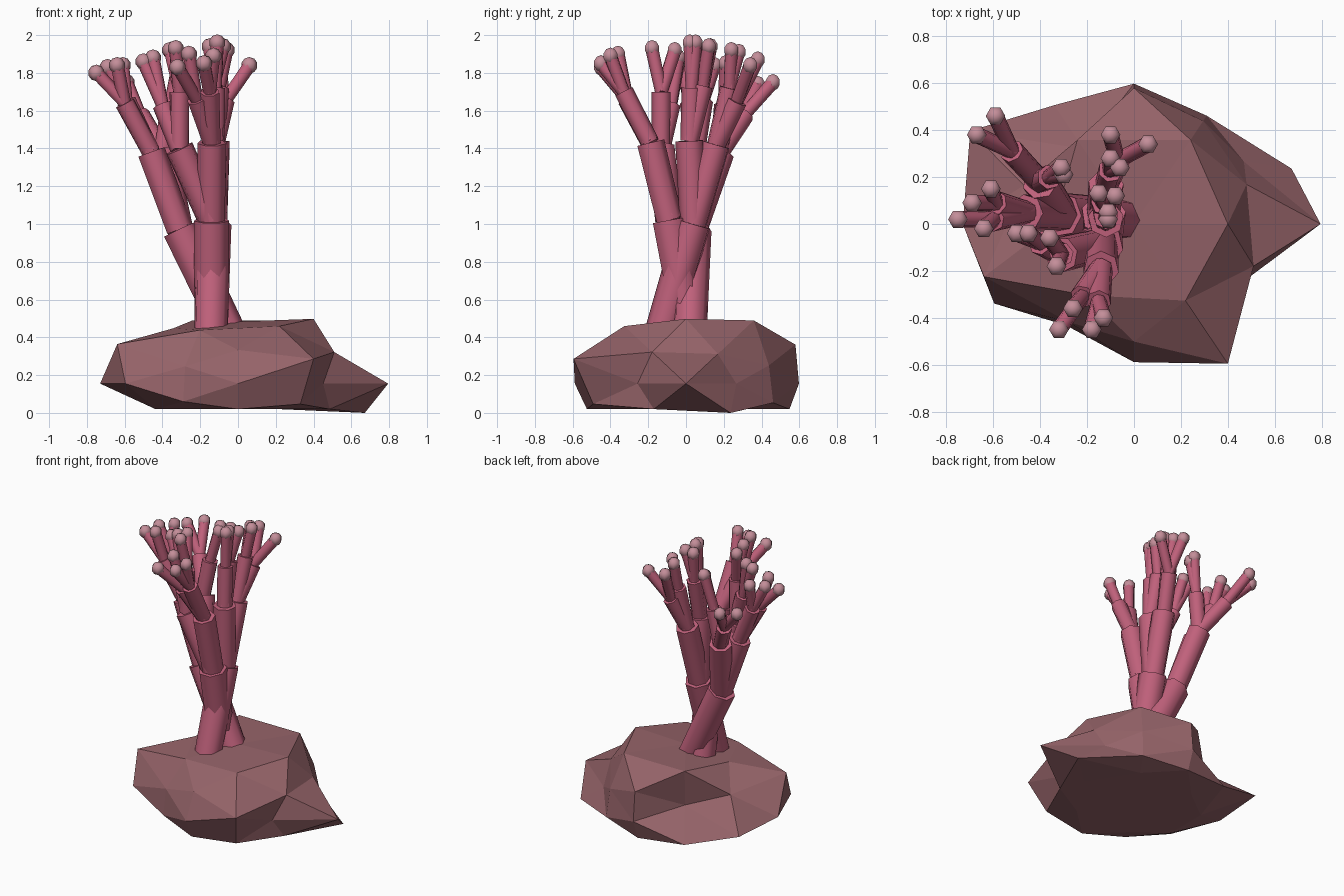
import bpy, bmesh, math
from mathutils import Matrix, Vector

cube = bpy.data.objects.get("Cube")
if cube:
    bpy.data.objects.remove(cube, do_unlink=True)


def material(name, rgb):
    m = bpy.data.materials.new(name)
    m.use_nodes = True
    m.diffuse_color = (*rgb, 1)
    m.node_tree.nodes["Principled BSDF"].inputs["Base Color"].default_value = (*rgb, 1)
    return m


ROCK = material("dusty brown rock", (0.30, 0.125, 0.14))
CORAL = material("coral pink", (0.53, 0.12, 0.20))
TIP = material("pale pink tip", (0.55, 0.27, 0.32))


def finish(bm, name, mat, smooth):
    mesh = bpy.data.meshes.new(name)
    bmesh.ops.recalc_face_normals(bm, faces=bm.faces)
    bm.to_mesh(mesh)
    bm.free()
    mesh.materials.append(mat)
    obj = bpy.data.objects.new(name, mesh)
    bpy.context.collection.objects.link(obj)
    if smooth:
        bpy.ops.object.select_all(action="DESELECT")
        obj.select_set(True)
        bpy.context.view_layer.objects.active = obj
        bpy.ops.object.shade_smooth_by_angle(angle=math.radians(65))


# Rock: a faceted ball whose points are pushed in or out, flattened below.
# Each family of directions lists one radius per sign choice, + before -, x first.
FAMILIES = [
    ((1, 0, 0), [.795, .73]),
    ((0, 1, 0), [.65, .64]),
    ((0, 0, 1), [.62, .5]),
    ((.526, 0, .851), [.76, .8, .65, .8]),
    ((0, .851, .526), [.74, .7, .64, .67]),
    ((.851, .526, 0), [.55, .53, .82, .7]),
    ((.309, .5, .809), [.78, .7, .71, .7, .78, .7, .66, .7]),
    ((.809, .309, .5), [.593, .83, .63, .6, .58, .54, .79, .54]),
    ((.5, .809, .309), [.59, .62, .8, .66, .43, .68, .56, .58]),
]


def sign_choices(direction):
    options = [(1, -1) if c else (1,) for c in direction]
    return [(a, b, c) for a in options[0] for b in options[1] for c in options[2]]


def build_rock():
    bm = bmesh.new()
    radius = {}
    for direction, radii in FAMILIES:
        for signs, r in zip(sign_choices(direction), radii):
            d = Vector([c * s for c, s in zip(direction, signs)])
            radius[bm.verts.new(d)] = r
    bmesh.ops.convex_hull(bm, input=list(bm.verts))
    for v, r in radius.items():
        x, y, z = v.co * r
        floor = 0 if x > 0.6 else 0.02
        v.co = (x, y * 0.92, max(0.155 + z * 0.53, floor))
    finish(bm, "rock_base", ROCK, False)


# Branches: plain tubes from joint to joint, each level thinner
RADII = [.096, .077, .053, .036]


def tube(name, start, end, r):
    start, end = Vector(start), Vector(end)
    axis = end - start
    bm = bmesh.new()
    bmesh.ops.create_cone(bm, cap_ends=True, segments=7, radius1=r * 0.95,
                          radius2=r, depth=axis.length)
    bmesh.ops.rotate(bm, verts=bm.verts, matrix=axis.to_track_quat("Z", "Y").to_matrix())
    bmesh.ops.translate(bm, verts=bm.verts, vec=(start + end) / 2)
    finish(bm, name, CORAL, True)


def ball(name, centre):
    bm = bmesh.new()
    bmesh.ops.create_uvsphere(bm, u_segments=6, v_segments=5, radius=0.044,
                              matrix=Matrix.Rotation(math.pi / 6, 4, "Z"))
    bmesh.ops.translate(bm, verts=bm.verts, vec=centre)
    finish(bm, name, TIP, True)


def grow(name, start, node, level=0):
    end, children = node
    tube(f"{name}_branch", start, end, RADII[level])
    for i, child in enumerate(children, 1):
        if level < 2:
            grow(f"{name}_{i}", end, child, level + 1)
        else:
            tube(f"{name}_{i}_twig", end, child, RADII[3])
            ball(f"{name}_{i}_tip", child)


# Each node is (end joint, children); the last children are the tips
LEANING = ((-.31, .04, .97), [
    ((-.46, .05, 1.38), [
        ((-.59, .09, 1.65), [(-.61, .15, 1.84), (-.69, .09, 1.83)]),
        ((-.6, .02, 1.64), [(-.75, .02, 1.8), (-.64, -.02, 1.84)])]),
    ((-.4, .18, 1.38), [
        ((-.52, .31, 1.58), [(-.67, .38, 1.74), (-.59, .46, 1.75)]),
        ((-.36, .2, 1.63), [(-.31, .24, 1.87), (-.3, .21, 1.85)])])])
FRONT = ((-.14, -.09, 1.02), [
    ((-.31, -.13, 1.4), [
        ((-.4, -.08, 1.63), [(-.5, -.04, 1.86), (-.45, -.04, 1.88)]),
        ((-.31, -.13, 1.7), [(-.36, -.06, 1.92), (-.33, -.18, 1.93)])]),
    ((-.14, -.19, 1.43), [
        ((-.22, -.31, 1.66), [(-.26, -.36, 1.9), (-.32, -.45, 1.83)]),
        ((-.15, -.33, 1.7), [(-.18, -.45, 1.85), (-.13, -.4, 1.89)])])])
BACK = ((-.13, .04, 1), [
    ((-.12, .16, 1.42), [
        ((-.07, .27, 1.65), [(-.1, .38, 1.87), (.06, .34, 1.84)]),
        ((-.1, .23, 1.72), [(-.1, .28, 1.91), (-.06, .24, 1.92)])]),
    ((-.12, .02, 1.44), [
        ((-.13, .09, 1.73), [(-.15, .13, 1.94), (-.08, .12, 1.94)]),
        ((-.12, .03, 1.72), [(-.11, .05, 1.96), (-.11, .02, 1.96)])])])

build_rock()
grow("leaning", (-.05, .02, .43), LEANING)
grow("front", (-.14, .02, .42), FRONT)
grow("back", (-.145, -.13, .42), BACK)
